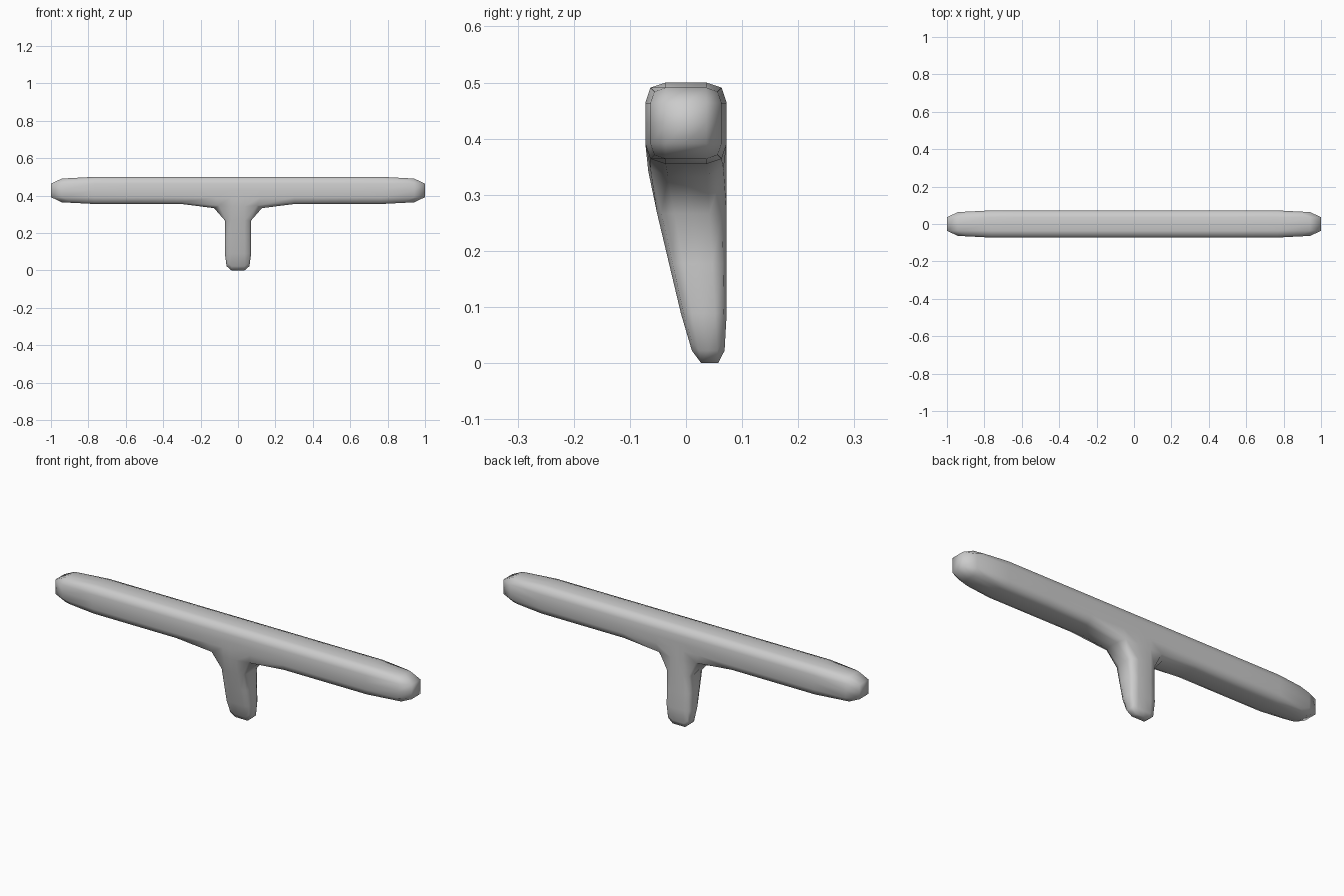
import bpy, bmesh

if "Cube" in bpy.data.objects:
    bpy.data.objects.remove(bpy.data.objects["Cube"])

R = 0.0725
# cage stations along x and z, with one column for the leg in the middle
XS = [-1, -0.535, -0.07, 0, 0.07, 0.535, 1]
ZS = [0, 0.178, 0.355, 0.4275, 0.5]


def position(i, j, k):
    """Cage point; the front of the leg tapers toward the back at the foot."""
    z = ZS[k]
    t = min(1, z / 0.355)
    front = 0.012 + (-R - 0.012) * t
    return (XS[i], front + (R - front) * j / 2, z)


# horizontal bar plus the leg, as one connected set of cage cells
cells = {(i, j, k) for i in range(6) for j in range(2) for k in (2, 3)}
cells |= {(i, j, k) for i in (2, 3) for j in range(2) for k in (0, 1)}

bm = bmesh.new()
verts = {}


def vert(key):
    if key not in verts:
        verts[key] = bm.verts.new(position(*key))
    return verts[key]


# outer skin of the cells
for c in cells:
    for axis in range(3):
        for side in (0, 1):
            n = list(c)
            n[axis] += 2 * side - 1
            if tuple(n) in cells:
                continue
            u, v = [a for a in range(3) if a != axis]
            quad = []
            for du, dv in ((0, 0), (1, 0), (1, 1), (0, 1)):
                p = list(c)
                p[axis] += side
                p[u] += du
                p[v] += dv
                quad.append(vert(tuple(p)))
            bm.faces.new(quad)
bmesh.ops.recalc_face_normals(bm, faces=bm.faces[:])
for f in bm.faces:
    f.smooth = True

mesh = bpy.data.meshes.new("t_handle")
bm.to_mesh(mesh)
bm.free()
handle = bpy.data.objects.new("t_handle", mesh)
bpy.context.collection.objects.link(handle)

# one level of rounding
sub = handle.modifiers.new("rounding", 'SUBSURF')
sub.levels = sub.render_levels = 1
sub.use_limit_surface = False
